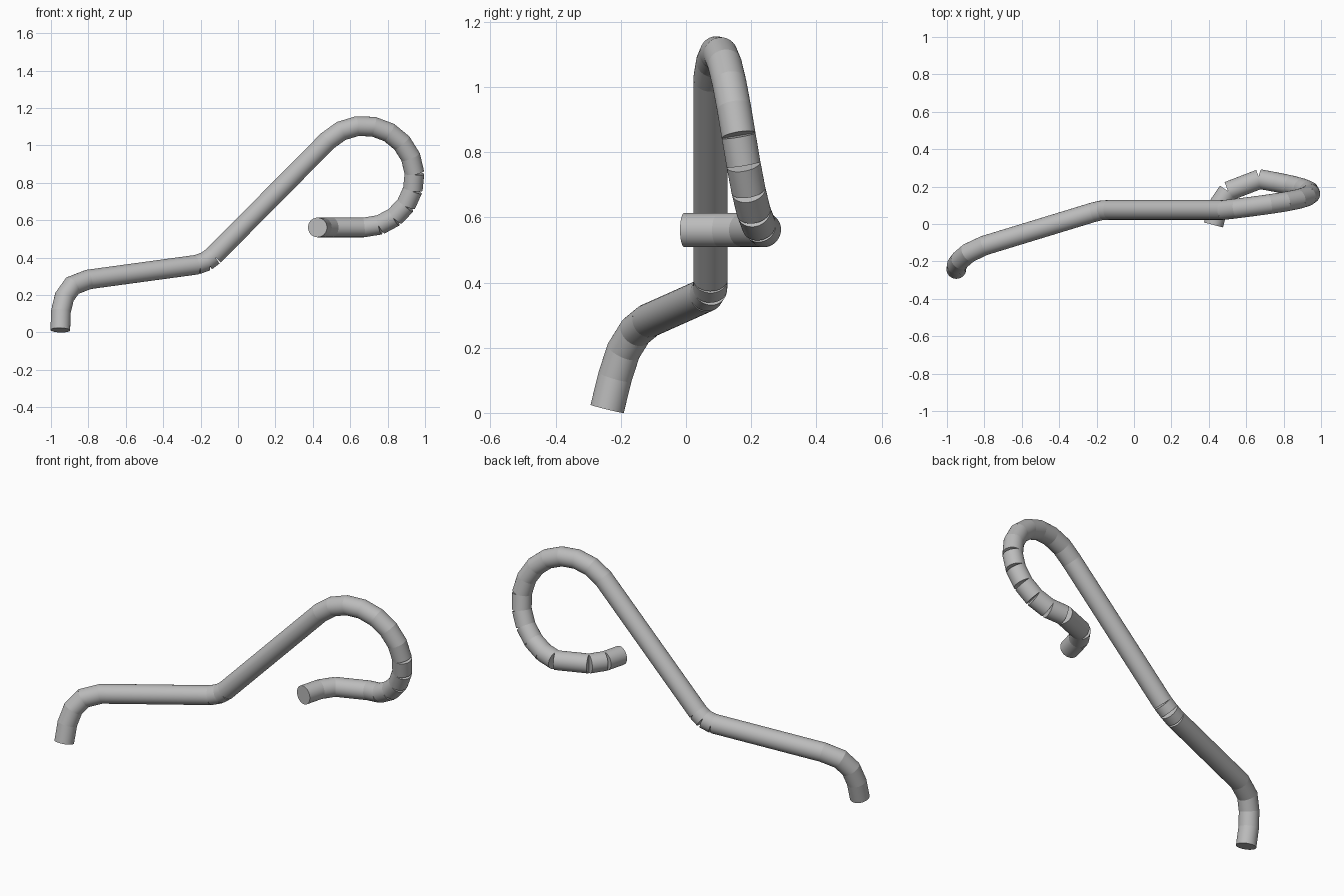
import bpy, bmesh, math
from mathutils import Vector

if "Cube" in bpy.data.objects:
    bpy.data.objects.remove(bpy.data.objects["Cube"])

RADIUS = 0.0525
SIDES = 40

grey = bpy.data.materials.new("plain_grey")
grey.use_nodes = True
color = (0.5, 0.5, 0.5, 1)
grey.diffuse_color = color
grey.node_tree.nodes["Principled BSDF"].inputs["Base Color"].default_value = color


def ring(bm, center, axis, plane_normal):
    """Circle around the axis, slid along it onto the cutting plane."""
    quat = axis.to_track_quat('Z', 'Y')
    verts = []
    for i in range(SIDES):
        a = math.tau * i / SIDES
        p = quat @ Vector((math.cos(a), math.sin(a), 0)) * RADIUS
        p -= axis * (p.dot(plane_normal) / axis.dot(plane_normal))
        verts.append(bm.verts.new(center + p))
    return verts


def pipe(name, path, first, last, mitred):
    """Pipe pieces first..last of the path; joints are mitred or square cut."""
    dirs = [(b - a).normalized() for a, b in zip(path, path[1:])]
    bm = bmesh.new()
    for i in range(first, last):
        d = dirs[i]
        rings = []
        for j, other in ((i, i - 1), (i + 1, i + 1)):
            joined = mitred(j) and 0 <= other < len(dirs)
            normal = (d + dirs[other]).normalized() if joined else d
            r = ring(bm, path[j], d, normal)
            if not joined:
                bm.faces.new(r)
            rings.append(r)
        lo, hi = rings
        for k in range(SIDES):
            n = (k + 1) % SIDES
            bm.faces.new((lo[k], lo[n], hi[n], hi[k]))
    bmesh.ops.recalc_face_normals(bm, faces=bm.faces)
    mesh = bpy.data.meshes.new(name)
    bm.to_mesh(mesh)
    bm.free()
    mesh.materials.append(grey)
    obj = bpy.data.objects.new(name, mesh)
    bpy.context.collection.objects.link(obj)
    bpy.ops.object.select_all(action='DESELECT')
    obj.select_set(True)
    bpy.context.view_layer.objects.active = obj
    bpy.ops.object.shade_smooth_by_angle(angle=math.radians(30))


# Foot bend, then the bend between the two straight bars
path = [Vector(p) for p in (
    (-0.95, -0.242, 0.012), (-0.947, -0.218, 0.11), (-0.928, -0.192, 0.19),
    (-0.885, -0.155, 0.25), (-0.80, -0.115, 0.283),
    (-0.22, 0.062, 0.362), (-0.17, 0.074, 0.38), (-0.13, 0.075, 0.41))]
bar_start = len(path) - 1

# Loop: an arc that drifts backwards
STEPS = 12
for i in range(STEPS + 1):
    t = i / STEPS
    a = math.radians(135 - 225 * t)
    path.append(Vector((0.672 + 0.272 * math.cos(a),
                        0.075 + 0.165 * t ** 1.2,
                        0.833 + 0.272 * math.sin(a))))
loop_start = bar_start + 1
loop_end = loop_start + STEPS

# Hooked tip turning to the front
path += [Vector(p) for p in ((0.503, 0.175, 0.561), (0.453, 0.102, 0.561),
                             (0.425, -0.005, 0.561))]


# Joints are square cut in the middle bend and from halfway round the loop
def mitred(j):
    return j < 5 or loop_start <= j < loop_start + 7


pipe("foot_bend", path, 0, 4, mitred)
pipe("lower_bar", path, 4, 5, mitred)
pipe("middle_bend", path, 5, bar_start, mitred)
pipe("upper_bar", path, bar_start, loop_start, mitred)
pipe("loop", path, loop_start, loop_end, mitred)
pipe("hooked_tip", path, loop_end, len(path) - 1, mitred)
